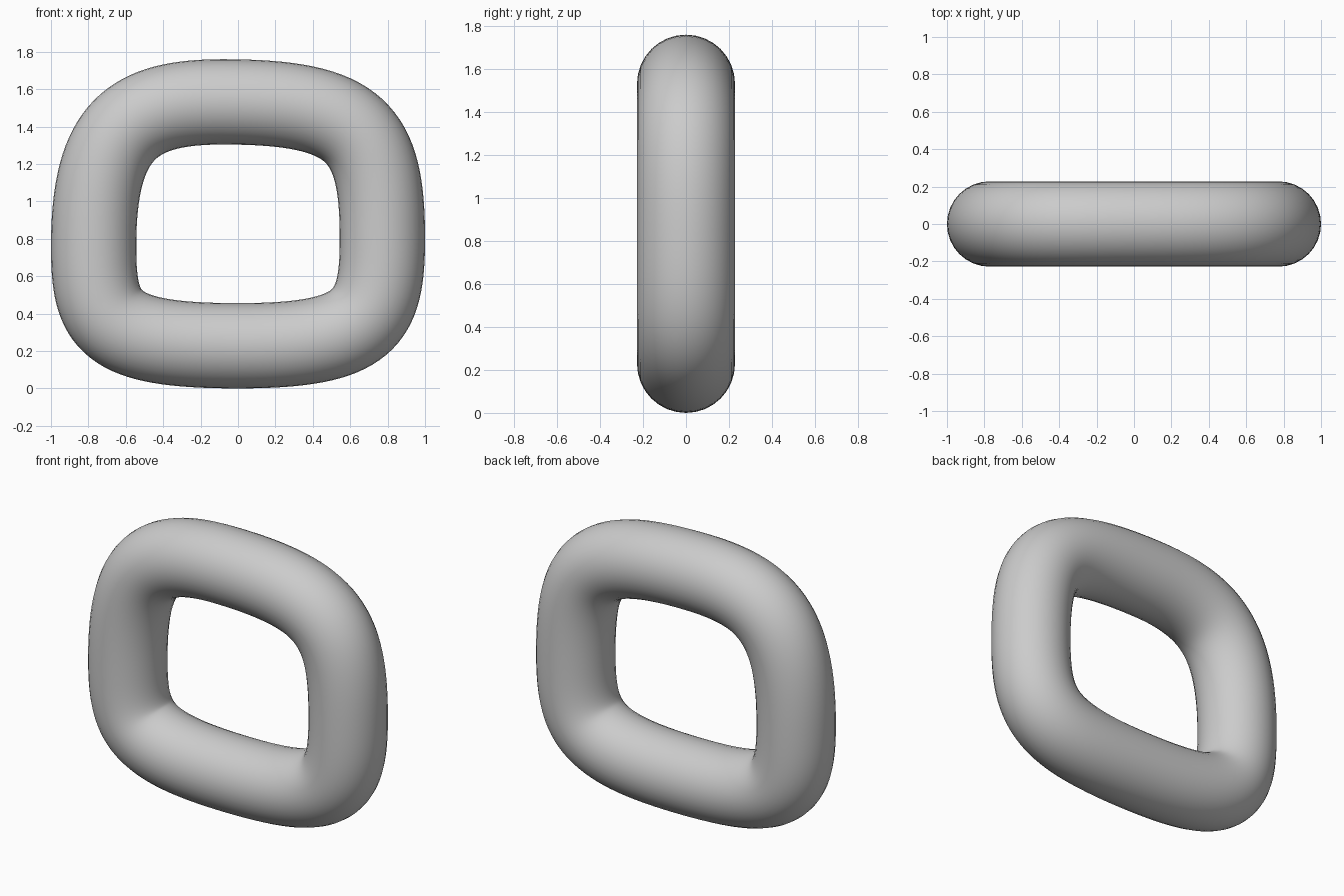
import bpy
from mathutils import Vector

if "Cube" in bpy.data.objects:
    bpy.data.objects.remove(bpy.data.objects["Cube"])

RADIUS = 0.228

# Centre line of the tube in the XZ plane: point, incoming handle, outgoing handle (offsets)
path = [
    ((0.0, 0.228), (-0.70, 0.0), (0.69, 0.0)),      # bottom
    ((0.772, 0.80), (0.0, -0.43), (0.0, 0.57)),     # right
    ((-0.08, 1.532), (0.72, 0.0), (-0.48, 0.0)),    # top
    ((-0.772, 0.76), (0.0, 0.63), (0.0, -0.405)),   # left
]

# Closed round tube swept along the rounded-square path
curve = bpy.data.curves.new("ring_tube", 'CURVE')
curve.dimensions = '3D'
curve.resolution_u = 32
curve.bevel_depth = RADIUS
curve.bevel_resolution = 14
spline = curve.splines.new('BEZIER')
spline.bezier_points.add(len(path) - 1)
spline.use_cyclic_u = True
for bp, (p, h_in, h_out) in zip(spline.bezier_points, path):
    bp.handle_left_type = bp.handle_right_type = 'FREE'
    co = Vector((p[0], 0, p[1]))
    bp.co = co
    bp.handle_left = co + Vector((h_in[0], 0, h_in[1]))
    bp.handle_right = co + Vector((h_out[0], 0, h_out[1]))

ring = bpy.data.objects.new("ring_tube", curve)
bpy.context.collection.objects.link(ring)

# Turn into a smooth mesh
bpy.context.view_layer.objects.active = ring
ring.select_set(True)
bpy.ops.object.convert(target='MESH')
bpy.ops.object.shade_smooth()
